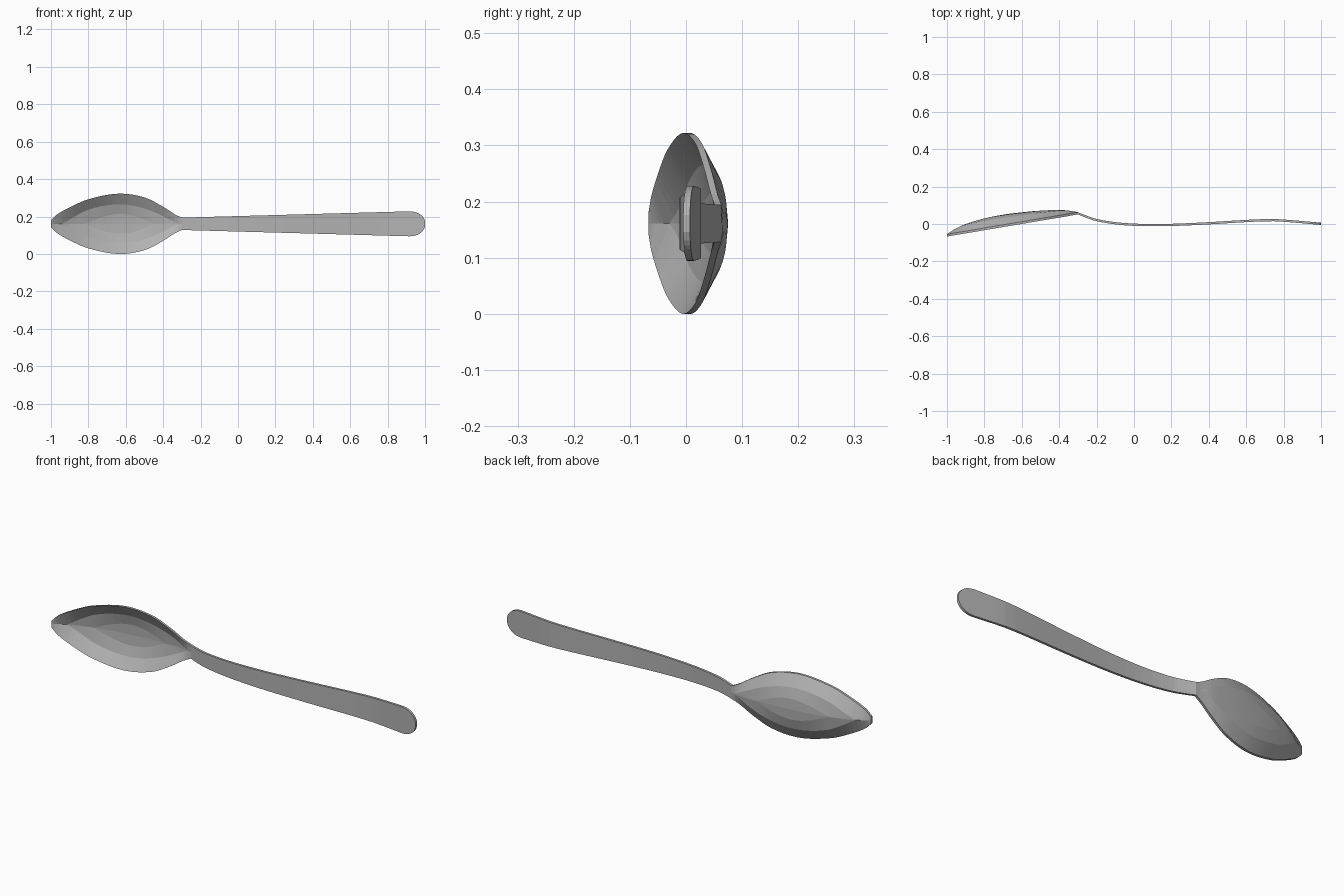
import bpy
import bmesh

cube = bpy.data.objects.get("Cube")
if cube:
    bpy.data.objects.remove(cube, do_unlink=True)

MID_Z = 0.161
THICK = 0.012
TIP, NECK, END = -1.0, -0.3, 1.0


def curve(keys, x):
    """Smooth interpolation through (x, value) keys, clamped at both ends."""
    if x <= keys[0][0]:
        return keys[0][1]
    if x >= keys[-1][0]:
        return keys[-1][1]

    def slope(i):
        a, b = keys[max(i - 1, 0)], keys[min(i + 1, len(keys) - 1)]
        return (b[1] - a[1]) / (b[0] - a[0])

    i = max(k for k in range(len(keys) - 1) if keys[k][0] <= x)
    (x0, v0), (x1, v1) = keys[i], keys[i + 1]
    h = x1 - x0
    t = (x - x0) / h
    blend = t * t * (3 - 2 * t)
    bend = h * t * (1 - t) * ((1 - t) * slope(i) - t * slope(i + 1))
    return v0 + (v1 - v0) * blend + bend


# Outline half width, from the bowl tip to the neck
bowl_width = [(-1, 0.018), (-0.97, 0.048), (-0.9, 0.088), (-0.8, 0.131),
              (-0.64, 0.161), (-0.5, 0.141), (-0.4, 0.091), (-0.34, 0.052), (NECK, 0.033)]
# Depth of the bowl below its rim, and half widths of the two inner creases
bowl_depth = [(-1, 0), (-0.96, 0.02), (-0.9, 0.038), (-0.8, 0.051), (-0.7, 0.054),
              (-0.6, 0.05), (-0.5, 0.042), (-0.4, 0.029), (-0.35, 0.017), (NECK, 0)]
outer_crease = [(-0.94, 0), (-0.8, 0.075), (-0.63, 0.104), (-0.48, 0.075), (-0.32, 0)]
inner_crease = [(-0.82, 0), (-0.72, 0.038), (-0.63, 0.053), (-0.54, 0.038), (-0.45, 0)]
# Back surface of the handle
handle_back = [(NECK, 0.063), (-0.26, 0.047), (-0.2, 0.027), (-0.1, 0.01), (0, 0.002),
               (0.1, 0), (0.2, 0.001), (0.4, 0.01), (0.6, 0.022), (0.73, 0.027),
               (0.8, 0.024), (END, 0.007)]


def half_width(x):
    if x < NECK:
        return curve(bowl_width, x)
    taper = 0.033 + 0.036 * (x - NECK) / (END - NECK)
    r = max(0, (x - 0.91) / 0.092)          # rounded handle end
    return taper * (1 - r ** 2.2) ** 0.5


def section(x):
    """Back surface points (y, z) across the spoon at x."""
    w = half_width(x)
    if x >= NECK:
        y = curve(handle_back, x)
        return [(y, w), (y, 0), (y, -w)]
    rim = -0.055 + (x - TIP) * 0.118 / (NECK - TIP)
    d = curve(bowl_depth, x)
    w1 = max(0, curve(outer_crease, x))
    w2 = max(0, curve(inner_crease, x))
    half = [(rim, w), (rim + d * (1 - 3.2 * w1), w1), (rim + d * (1 - w2), w2)]
    return half + [(rim + d, 0)] + [(y, -z) for y, z in reversed(half)]


def loft(name, stations, material, cap_first, cap_last):
    """Skin front and back surfaces through the sections, with closed edges."""
    bm = bmesh.new()
    rings = []
    for x in stations:
        pts = section(x)
        loop = pts + [(y - THICK, z) for y, z in reversed(pts)]
        rings.append([bm.verts.new((x, y, z + MID_Z)) for y, z in loop])
    n = len(rings[0])
    for a, b in zip(rings, rings[1:]):
        for i in range(n):
            j = (i + 1) % n
            bm.faces.new((a[i], a[j], b[j], b[i]))
    for ring, cap in ((rings[0], cap_first), (rings[-1], cap_last)):
        if cap:
            bm.faces.new(ring)
    bmesh.ops.remove_doubles(bm, verts=bm.verts, dist=0.0002)
    bmesh.ops.recalc_face_normals(bm, faces=bm.faces)
    mesh = bpy.data.meshes.new(name)
    bm.to_mesh(mesh)
    bm.free()
    mesh.materials.append(material)
    obj = bpy.data.objects.new(name, mesh)
    bpy.context.collection.objects.link(obj)
    return obj


def spread(a, b, count):
    return [a + (b - a) * i / count for i in range(count + 1)]


steel = bpy.data.materials.new("steel grey")
steel.use_nodes = True
grey = (0.45, 0.45, 0.45, 1)
steel.diffuse_color = grey
steel.node_tree.nodes["Principled BSDF"].inputs["Base Color"].default_value = grey

# Bowl, with closer sections at the rounded tip
bowl_stations = spread(TIP, -0.94, 6) + spread(-0.92, NECK - 0.00001, 31)
loft("spoon_bowl", bowl_stations, steel, True, False)

# Handle, with closer sections at the rounded end
handle_stations = spread(NECK, -0.1, 10) + spread(-0.05, 0.9, 19) + spread(0.91, END, 14)
loft("spoon_handle", handle_stations, steel, False, True)
